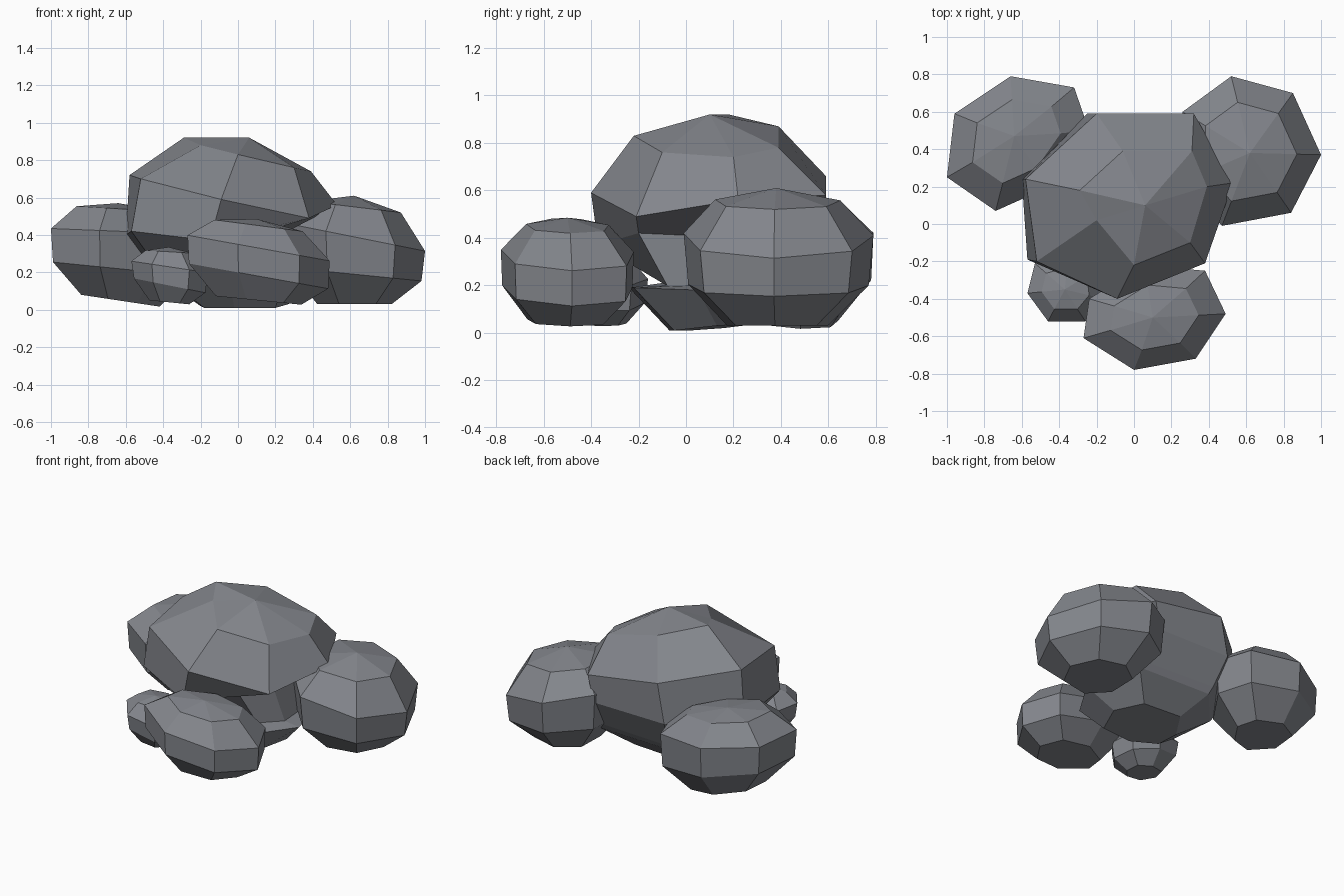
import bpy, bmesh

# One slate grey for every rock
slate = bpy.data.materials.new("slate grey")
slate.diffuse_color = (0.23, 0.24, 0.265, 1)


def skin(name, loops, apex):
    """Faceted boulder skinned over rings of points, bottom to top."""
    bm = bmesh.new()
    loops = [[bm.verts.new(p) for p in loop] for loop in loops]
    n = len(loops[0])
    bm.faces.new(loops[0])
    for low, high in zip(loops, loops[1:]):
        for i in range(n):
            j = (i + 1) % n
            bm.faces.new((low[i], low[j], high[j], high[i]))
    tip = bm.verts.new(apex)
    for i in range(n):
        bm.faces.new((loops[-1][i], loops[-1][(i + 1) % n], tip))
    bmesh.ops.recalc_face_normals(bm, faces=bm.faces)
    mesh = bpy.data.meshes.new(name)
    bm.to_mesh(mesh)
    bm.free()
    mesh.materials.append(slate)
    bpy.context.collection.objects.link(bpy.data.objects.new(name, mesh))


def rock(name, outline, centre, rings, apex):
    """Round boulder: one outline repeated as rings (height, scale, slope along x)."""
    cx, cy = centre
    skin(name, [[(cx + (x - cx) * s, cy + (y - cy) * s, z + tilt * (x - cx) * s)
                 for x, y in outline] for z, s, tilt in rings], apex)


# Large central boulder: foot, low front ledge, undercut waist, belly, brow, crown
skin("central_boulder", [
    [(-.2, .16, .02), (-.18, .02, .01), (-.02, -.07, .01), (.2, -.05, .01),
     (.27, .13, .03), (.17, .3, .04), (-.1, .32, .04)],
    [(-.42, .22, .17), (-.4, -.1, .18), (-.05, -.24, .19), (.25, -.22, .19),
     (.42, .05, .18), (.33, .45, .17), (-.2, .47, .17)],
    [(-.45, .22, .21), (-.42, -.06, .21), (-.05, -.1, .21), (.2, -.08, .2),
     (.32, .04, .2), (.3, .47, .21), (-.21, .5, .21)],
    [(-.6, .24, .4), (-.57, -.19, .42), (-.15, -.37, .37), (.15, -.2, .42),
     (.25, .02, .41), (.28, .58, .4), (-.25, .59, .4)],
    [(-.58, .24, .72), (-.52, -.2, .7), (-.09, -.4, .59), (.38, -.21, .49),
     (.53, .22, .56), (.32, .59, .58), (-.2, .59, .66)],
    [(-.29, .18, .92), (-.2, .02, .88), (0, -.22, .83), (.3, -.1, .76),
     (.39, .2, .74), (.31, .39, .78), (-.06, .39, .87)]],
    (.06, .1, .92))

# Right boulder
rock("right_boulder",
     [(.52, .79), (.85, .7), (1, .37), (.84, .06), (.47, -.01), (.25, .22), (.26, .6)],
     (.62, .38),
     [(.03, .53, 0), (.19, .95, -.1), (.39, 1, -.2), (.55, .66, -.12)],
     (.62, .38, .61))

# Left boulder
rock("left_boulder",
     [(-.66, .79), (-.32, .73), (-.24, .5), (-.45, .2), (-.74, .07), (-1, .25), (-.96, .59)],
     (-.64, .46),
     [(.05, .55, -.15), (.22, .97, -.1), (.42, 1, -.04), (.54, .62, -.06)],
     (-.64, .47, .57))

# Front boulder, leaning down to the right
rock("front_boulder",
     [(.38, -.25), (.49, -.48), (.33, -.72), (0, -.78), (-.27, -.61), (-.24, -.4), (.05, -.22)],
     (.11, -.5),
     [(.05, .6, -.1), (.18, .98, -.18), (.33, 1, -.18), (.45, .62, -.13)],
     (.1, -.5, .485))

# Small stone between the front and left boulders
rock("small_stone",
     [(-.53, -.21), (-.57, -.37), (-.46, -.52), (-.26, -.52), (-.16, -.4), (-.18, -.23), (-.35, -.16)],
     (-.37, -.35),
     [(.04, .52, -.1), (.13, .93, -.2), (.23, 1, -.15), (.31, .62, -.06)],
     (-.37, -.35, .335))
